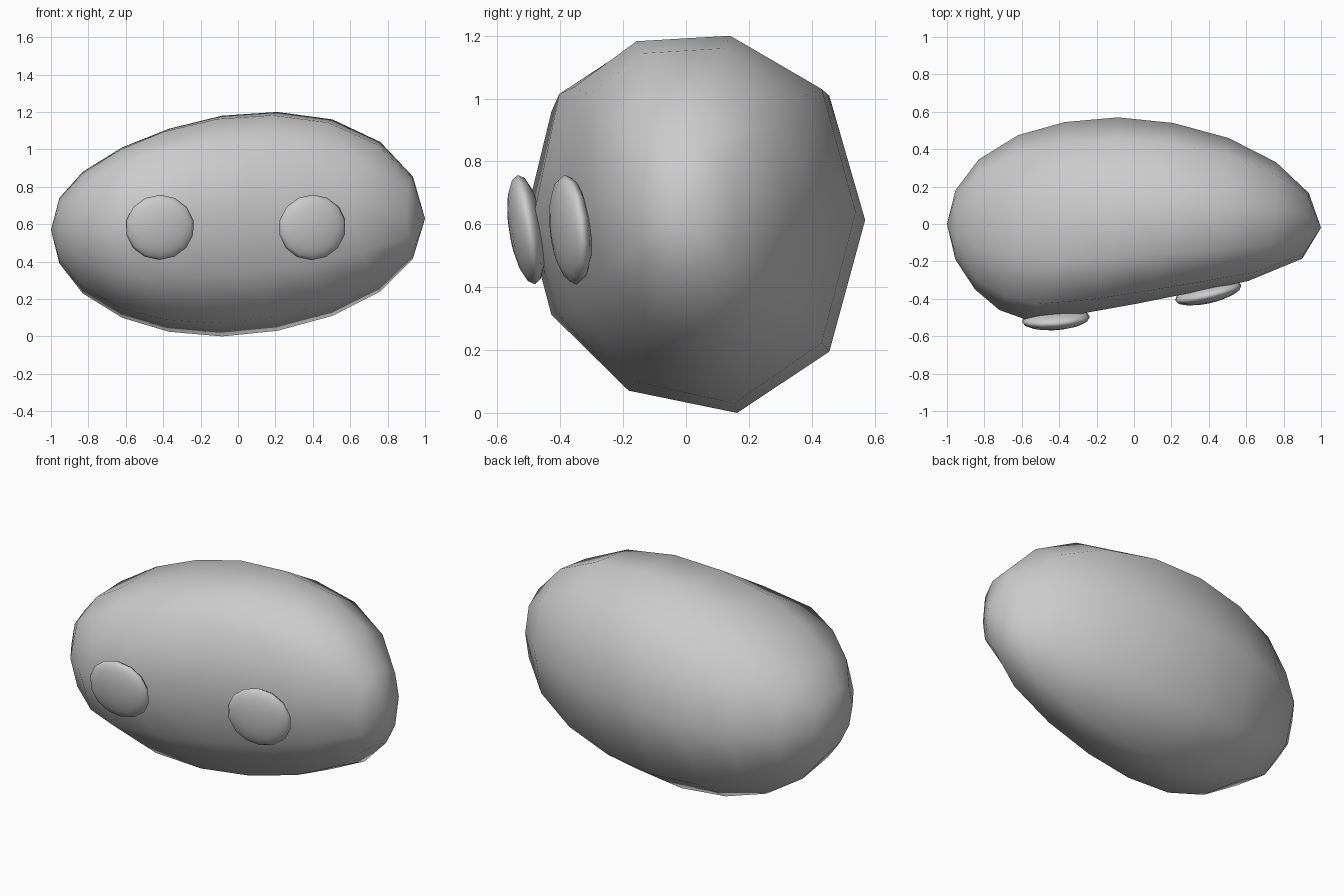
import bpy, bmesh, math
from mathutils import Vector

if "Cube" in bpy.data.objects:
    bpy.data.objects.remove(bpy.data.objects["Cube"])

# Body rings along x: (x, front x shift, back y, front y, top z, bottom z)
RINGS = [
    (-0.955, 0.00, 0.18, -0.19, 0.74, 0.39),
    (-0.83, 0.02, 0.345, -0.35, 0.88, 0.23),
    (-0.62, 0.10, 0.475, -0.46, 1.01, 0.10),
    (-0.37, 0.21, 0.545, -0.51, 1.11, 0.025),
    (-0.085, 0.20, 0.57, -0.48, 1.18, 0.00),
    (0.21, 0.19, 0.54, -0.425, 1.20, 0.03),
    (0.505, 0.185, 0.46, -0.365, 1.16, 0.11),
    (0.76, 0.15, 0.33, -0.305, 1.04, 0.24),
    (0.935, 0.035, 0.165, -0.185, 0.855, 0.415),
]
# Section of ten points, starting at the back: depth and height factors
DEPTH = [1, .80, .26, -.37, -.84, -1, -.84, -.38, .285, .80]
HEIGHT = [.04, .71, 1, .97, .72, .10, -.47, -.88, -1, -.67]


def make_body():
    bm = bmesh.new()
    left = bm.verts.new((-1, 0, 0.57))
    right = bm.verts.new((1, -0.02, 0.63))
    rings = []
    for x, shift, back, front, top, bottom in RINGS:
        mid = (top + bottom) / 2
        half = (top - bottom) / 2
        ring = []
        for d, h in zip(DEPTH, HEIGHT):
            y = back * d if d > 0 else -front * d
            ring.append(bm.verts.new((x - shift * max(0, -d) ** 2, y, mid + half * h)))
        rings.append(ring)
    for k in range(10):
        n = (k + 1) % 10
        bm.faces.new((left, rings[0][k], rings[0][n]))
        bm.faces.new((right, rings[-1][n], rings[-1][k]))
        for a, b in zip(rings, rings[1:]):
            bm.faces.new((a[k], b[k], b[n], a[n]))
    bmesh.ops.recalc_face_normals(bm, faces=bm.faces)
    mesh = bpy.data.meshes.new("body")
    bm.to_mesh(mesh)
    bm.free()
    mesh.shade_smooth()
    body = bpy.data.objects.new("body", mesh)
    bpy.context.collection.objects.link(body)


# Flattened round eyes, poles facing forward
def make_eye(name, centre, tilt, yaw):
    bpy.ops.mesh.primitive_uv_sphere_add(
        segments=14, ring_count=8, location=Vector(centre),
        rotation=(math.radians(90 + tilt), 0, math.radians(yaw)))
    eye = bpy.context.object
    eye.name = name
    eye.scale = (0.184, 0.176, 0.054)
    bpy.ops.object.shade_smooth()


make_body()
make_eye("left_eye", (-0.418, -0.508, 0.583), 9, 4)
make_eye("right_eye", (0.397, -0.367, 0.583), 6, 13)
